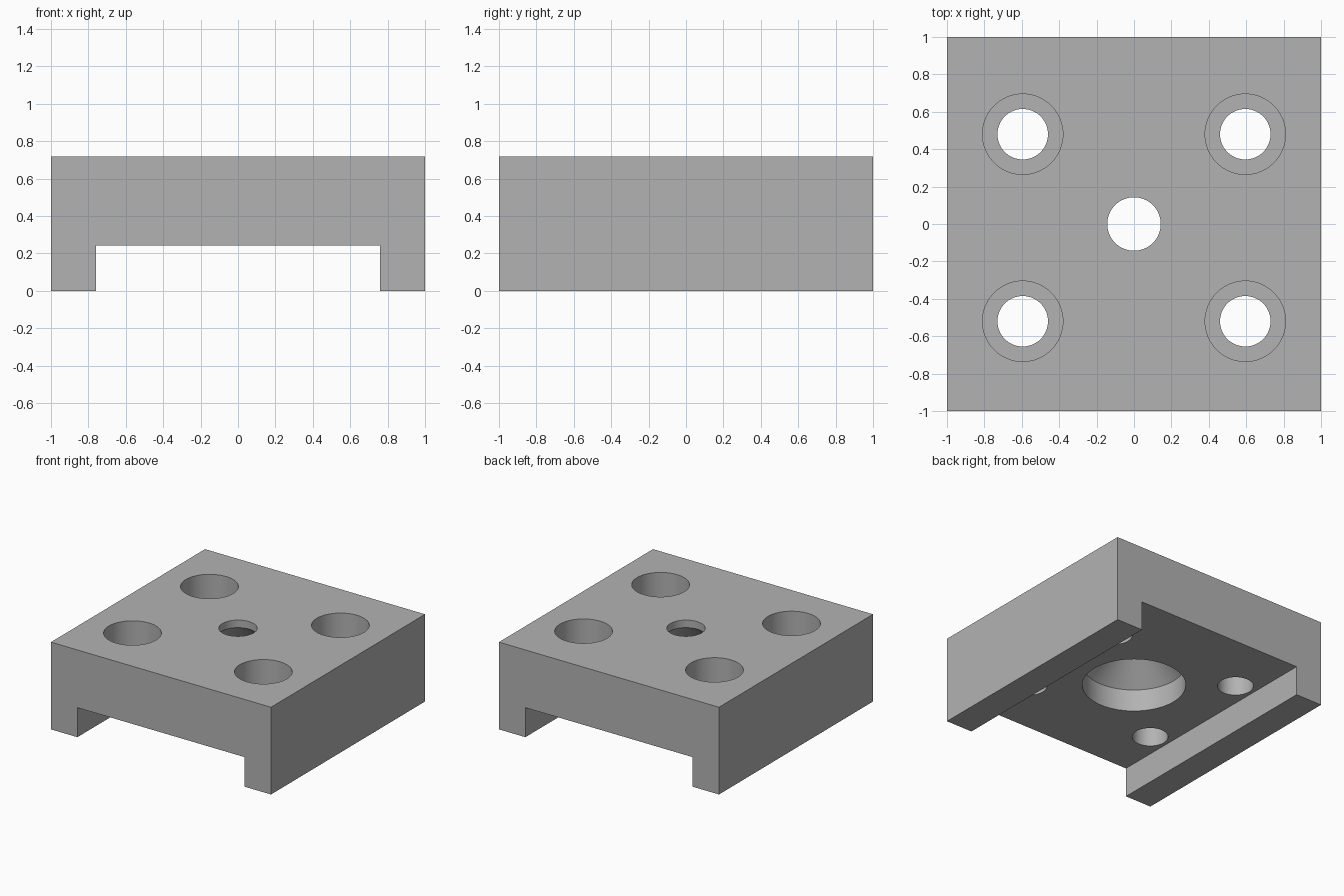
import bpy
import bmesh
import math

default = bpy.data.objects.get("Cube")
if default:
    bpy.data.objects.remove(default, do_unlink=True)

HEIGHT, SLOT_TOP, SLOT_HALF = 0.717, 0.243, 0.76
SEGMENTS = 64

grey = bpy.data.materials.new("plain_grey")
grey.use_nodes = True
colour = (0.45, 0.45, 0.45, 1)
grey.diffuse_color = colour
grey.node_tree.nodes["Principled BSDF"].inputs["Base Color"].default_value = colour


def add_object(name, bm):
    bmesh.ops.recalc_face_normals(bm, faces=bm.faces)
    mesh = bpy.data.meshes.new(name)
    bm.to_mesh(mesh)
    bm.free()
    mesh.materials.append(grey)
    obj = bpy.data.objects.new(name, mesh)
    bpy.context.collection.objects.link(obj)
    return obj


def turned_cutter(name, x, y, profile):
    """Closed solid of revolution from (radius, height) pairs."""
    bm = bmesh.new()
    rings = []
    for r, z in profile:
        rings.append([bm.verts.new((x + r * math.cos(a), y + r * math.sin(a), z))
                      for a in (math.tau * i / SEGMENTS for i in range(SEGMENTS))])
    for low, high in zip(rings, rings[1:]):
        for i in range(SEGMENTS):
            j = (i + 1) % SEGMENTS
            bm.faces.new((low[i], low[j], high[j], high[i]))
    bm.faces.new(rings[0])
    bm.faces.new(rings[-1])
    return add_object(name, bm)


# Block: channel section pushed from front to back
half_section = [(1, HEIGHT), (1, 0), (SLOT_HALF, 0), (SLOT_HALF, SLOT_TOP)]
section = half_section + [(-x, z) for x, z in reversed(half_section)]
bm = bmesh.new()
front = bm.faces.new([bm.verts.new((x, -1, z)) for x, z in section])
pushed = bmesh.ops.extrude_face_region(bm, geom=[front], use_keep_orig=True)
bmesh.ops.translate(bm, vec=(0, 2, 0),
                    verts=[v for v in pushed["geom"] if isinstance(v, bmesh.types.BMVert)])
block = add_object("mounting_block", bm)

# Four counterbored bolt holes
bolt_profile = [(0.135, 0.1), (0.135, 0.45), (0.215, 0.45), (0.215, 0.8)]
cutters = [turned_cutter("bolt_hole_cutter", x, y, bolt_profile)
           for x in (-0.595, 0.595) for y in (-0.52, 0.48)]

# Centre bore: wide below, tapering to a small hole on top
cutters.append(turned_cutter("centre_bore_cutter", 0, 0,
                             [(0.39, 0.1), (0.39, 0.425), (0.143, 0.655), (0.143, 0.8)]))

# Cut the holes and drop the cutters
bpy.context.view_layer.objects.active = block
for cutter in cutters:
    cut = block.modifiers.new("hole", "BOOLEAN")
    cut.operation = "DIFFERENCE"
    cut.solver = "EXACT"
    cut.object = cutter
    bpy.ops.object.modifier_apply(modifier=cut.name)
    bpy.data.objects.remove(cutter, do_unlink=True)

bpy.ops.object.select_all(action="DESELECT")
block.select_set(True)
bpy.ops.object.shade_smooth_by_angle(angle=math.radians(30))
